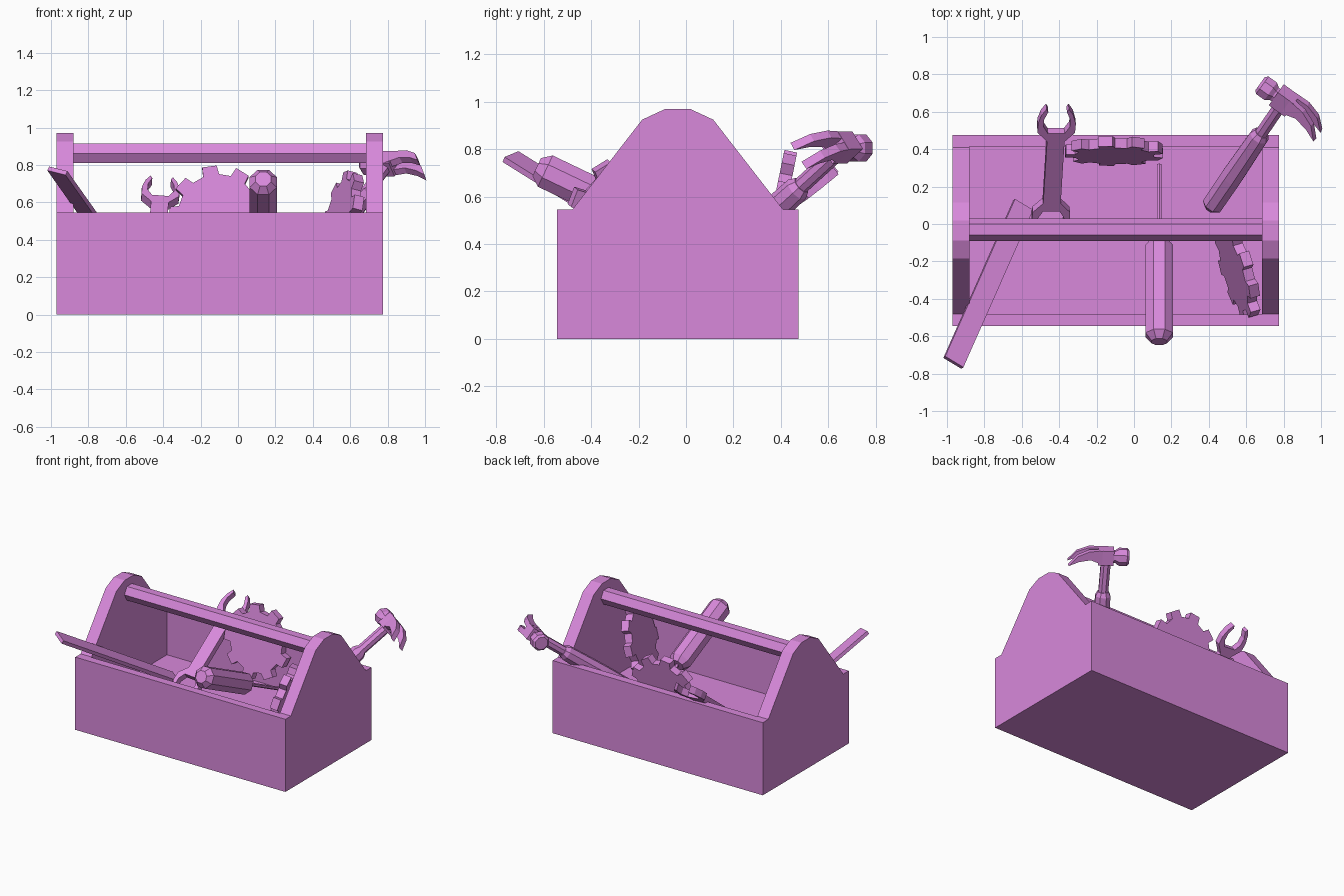
import bpy, bmesh
from math import pi, sin, cos, radians
from mathutils import Matrix, Vector

if "Cube" in bpy.data.objects:
    bpy.data.objects.remove(bpy.data.objects["Cube"])

plum = bpy.data.materials.new("plum")
plum.use_nodes = True
plum.diffuse_color = (0.69, 0.25, 0.71, 1)
plum.node_tree.nodes["Principled BSDF"].inputs["Base Color"].default_value = plum.diffuse_color


def finish(name, bm):
    bmesh.ops.recalc_face_normals(bm, faces=bm.faces)
    mesh = bpy.data.meshes.new(name)
    bm.to_mesh(mesh)
    bm.free()
    mesh.materials.append(plum)
    obj = bpy.data.objects.new(name, mesh)
    bpy.context.collection.objects.link(obj)
    return obj


def frame(origin, x_axis, y_axis):
    """Placement matrix from an origin and two rough axes."""
    x = Vector(x_axis).normalized()
    z = x.cross(Vector(y_axis)).normalized()
    y = z.cross(x)
    return Matrix.Translation(origin) @ Matrix((x, y, z)).transposed().to_4x4()


def prism(name, outline, depth, place):
    """Flat outline extruded evenly to both sides of its plane."""
    bm = bmesh.new()
    face = bm.faces.new([bm.verts.new((u, v, -depth / 2)) for u, v in outline])
    top = bmesh.ops.extrude_face_region(bm, geom=[face])["geom"]
    bmesh.ops.translate(bm, vec=(0, 0, depth),
                        verts=[g for g in top if isinstance(g, bmesh.types.BMVert)])
    bm.transform(place)
    return finish(name, bm)


def rod(name, stations, sides, start, direction, phase=0.5):
    """Faceted rod through (distance, radius) stations."""
    bm = bmesh.new()
    rings = []
    for t, r in stations:
        angles = [2 * pi * (i + phase) / sides for i in range(sides)]
        rings.append([bm.verts.new((r * cos(a), r * sin(a), t)) for a in angles])
    for a, b in zip(rings, rings[1:]):
        for i in range(sides):
            j = (i + 1) % sides
            bm.faces.new((a[i], a[j], b[j], b[i]))
    bm.faces.new(rings[0])
    bm.faces.new(rings[-1])
    turn = Vector(direction).to_track_quat('Z', 'Y').to_matrix().to_4x4()
    bm.transform(Matrix.Translation(start) @ turn)
    return finish(name, bm)


# Open tray with a raised floor
LEFT, RIGHT, FRONT, BACK, RIM, FLOOR = -0.97, 0.775, -0.545, 0.475, 0.545, 0.22
END, SIDE = 0.09, 0.06
bm = bmesh.new()
bmesh.ops.create_cube(bm, size=1)
for v in bm.verts:
    v.co = (RIGHT if v.co.x > 0 else LEFT, BACK if v.co.y > 0 else FRONT,
            RIM if v.co.z > 0 else 0)
top = max(bm.faces, key=lambda f: f.calc_center_median().z)
bmesh.ops.inset_region(bm, faces=[top], thickness=0.03)
for v in top.verts:
    v.co.x = RIGHT - END if v.co.x > 0 else LEFT + END
    v.co.y = BACK - SIDE if v.co.y > 0 else FRONT + SIDE
well = bmesh.ops.extrude_face_region(bm, geom=[top])["geom"]
for v in [g for g in well if isinstance(g, bmesh.types.BMVert)]:
    v.co.z = FLOOR
if top.is_valid:
    bmesh.ops.delete(bm, geom=[top], context='FACES_ONLY')
finish("tray", bm)

# Gabled end panels
MID = -0.035
half_gable = [(0.445, RIM), (0.15, 0.925), (0.053, 0.97)]
gable = [(MID + y, z) for y, z in half_gable]
gable += [(MID - y, z) for y, z in reversed(half_gable)]
for name, x in (("left_end_panel", RIGHT - END / 2), ("right_end_panel", LEFT + END / 2)):
    prism(name, gable, END, frame((x, 0, 0), (0, 1, 0), (0, 0, 1)))

# Hexagonal carrying bar
bar = rod("carrying_bar", [(-0.79, 0.06), (0.79, 0.06)], 6, (0, 0, 0), (0, 0, 1), 0)
bar.matrix_world = frame((-0.0975, -0.03, 0.862), (0, 1, 0), (0, 0, 1))

# Toothed discs leaning on the back wall and on the left end
TEETH = 9
gear = []
for i in range(TEETH):
    middle = 101 + 360 * i / TEETH
    for offset, r in ((-12, 0.215), (-9, 0.262), (8, 0.266), (11, 0.215)):
        a = radians(middle + offset)
        gear.append((r * cos(a), r * sin(a)))
prism("back_gear", gear, 0.055, frame((-0.105, 0.39, 0.535), (1, 0, 0), (0, 0.2, 0.98)))
prism("side_gear", gear, 0.055, frame((0.555, -0.25, 0.51), (0.28, -0.96, 0), (0.23, 0.07, 0.97)))

# Double open-ended wrench
jaw = [(0.047, 0.21), (0.1, 0.27), (0.102, 0.33), (0.085, 0.39), (0.06, 0.43),
       (0.05, 0.41), (0.07, 0.36), (0.07, 0.31), (0.045, 0.265)]
end = jaw + [(-u, v) for u, v in reversed(jaw)]
wrench = end + [(-u, -v) for u, v in end]
prism("wrench", wrench, 0.05, frame((-0.43, 0.29, 0.455), (1, 0, -0.08), (0, 0.79, 0.62)))

# Screwdriver
driver_start, driver_dir = Vector((0.135, -0.63, 0.725)), Vector((0, 0.9, -0.43)).normalized()
rod("screwdriver_grip", [(0, 0.045), (0.04, 0.079), (0.56, 0.079), (0.6, 0.05)], 8,
    driver_start, driver_dir)
rod("screwdriver_shaft", [(0.59, 0.013), (1.05, 0.013)], 6, driver_start, driver_dir)

# Flat strip resting on the front rim
across, along = Vector((0.1, -0.06, -0.025)), Vector((0.33, 0.83, -0.5)).normalized()
strip_place = frame(Vector((-0.95, -0.75, 0.765)) + along * 0.53, across, along)
prism("flat_strip", [(-0.058, -0.53), (0.058, -0.53), (0.058, 0.53), (-0.058, 0.53)],
      0.025, strip_place)

# Hammer: grip, neck, head and split claw
head = Vector((0.8, 0.66, 0.805))
up, fore = Vector((0.45, 0.66, 0.6)).normalized(), Vector((0.81, -0.58, 0))
rod("hammer_grip", [(-0.87, 0.035), (-0.84, 0.06), (-0.62, 0.062), (-0.29, 0.055), (-0.26, 0.04)],
    8, head, up)
rod("hammer_neck", [(-0.28, 0.036), (0.03, 0.036)], 8, head, up)
rod("hammer_face", [(-0.155, 0.048), (-0.14, 0.062), (-0.085, 0.062), (-0.06, 0.044), (0, 0.044)],
    8, head, fore)
head_place = frame(head, fore, up)
prism("hammer_eye", [(-0.05, -0.05), (0.055, -0.05), (0.055, 0.055), (-0.05, 0.055)],
      0.09, head_place)
claw = [(0.03, 0.055), (0.12, 0.05), (0.2, 0.015), (0.26, -0.055),
        (0.19, -0.025), (0.11, -0.012), (0.03, -0.045)]
for name, side in (("upper_claw", -1), ("lower_claw", 1)):
    splay = Matrix.Translation((0, 0, side * 0.024)) @ Matrix.Rotation(-side * 0.1, 4, 'Y')
    prism(name, claw, 0.038, head_place @ splay)
